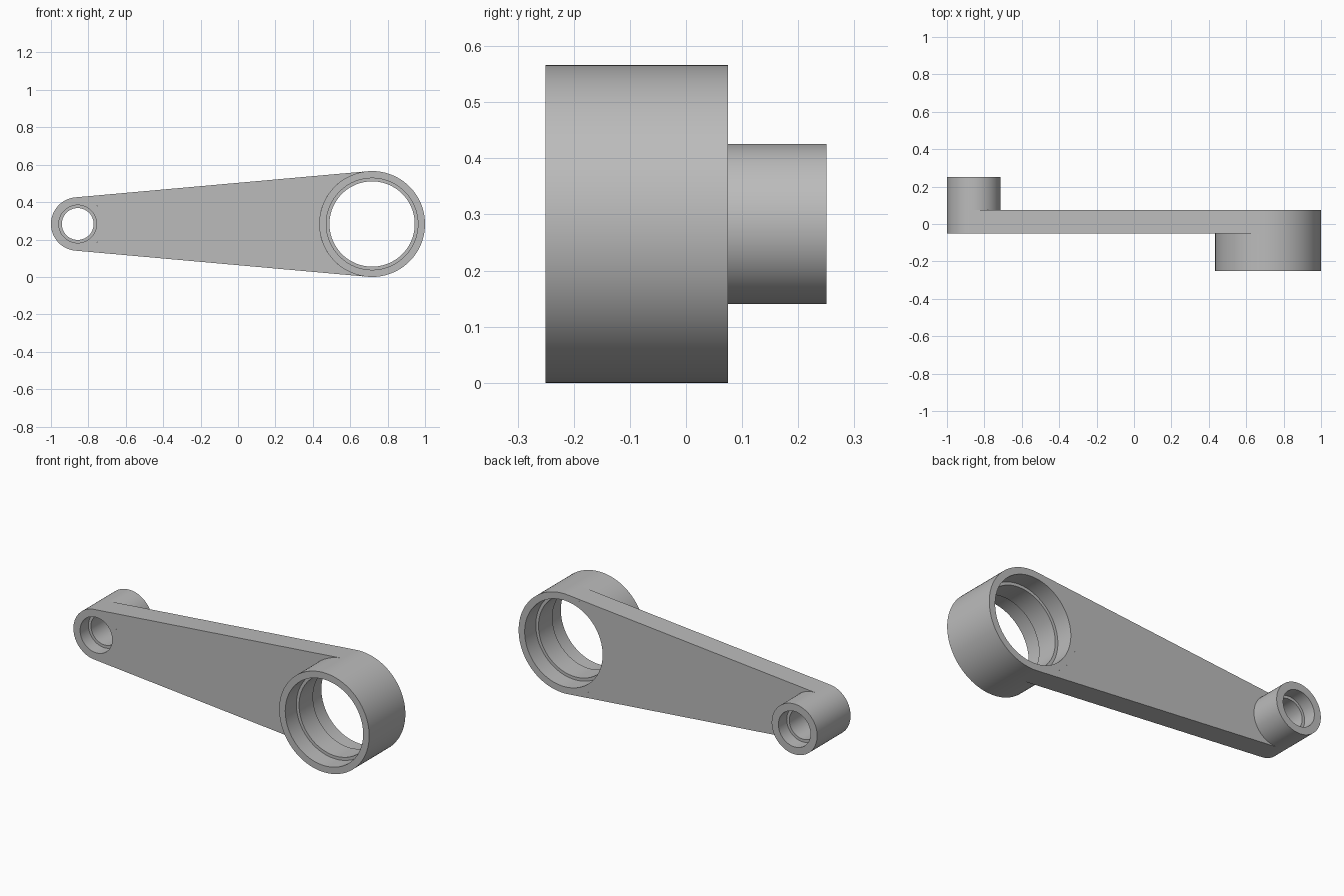
import bpy, bmesh
from math import sin, cos, pi, acos

default = bpy.data.objects.get("Cube")
if default:
    bpy.data.objects.remove(default, do_unlink=True)

# One plain grey metal
metal = bpy.data.materials.new("grey metal")
metal.use_nodes = True
GREY = (0.5, 0.5, 0.5, 1)
metal.diffuse_color = GREY
metal.node_tree.nodes["Principled BSDF"].inputs["Base Color"].default_value = GREY

AXIS_Z = 0.283
BIG_X, BIG_R = 0.717, 0.283
SMALL_X, SMALL_R = -0.857, 0.143
ARM_FRONT, ARM_BACK = -0.05, 0.075
SEGMENTS = 96


def finish(name, bm):
    bmesh.ops.recalc_face_normals(bm, faces=bm.faces)
    mesh = bpy.data.meshes.new(name)
    bm.to_mesh(mesh)
    bm.free()
    mesh.materials.append(metal)
    obj = bpy.data.objects.new(name, mesh)
    bpy.context.collection.objects.link(obj)
    bpy.ops.object.select_all(action="DESELECT")
    obj.select_set(True)
    bpy.context.view_layer.objects.active = obj
    bpy.ops.object.shade_smooth_by_angle(angle=pi / 6)
    return obj


def hub(name, x, outer, seat, bore, front, back, depth):
    """Ring along y with a bearing seat at each end and a lip between."""
    profile = [(outer, front), (seat, front), (seat, front + depth),
               (bore, front + depth), (bore, back - depth),
               (seat, back - depth), (seat, back), (outer, back)]
    bm = bmesh.new()
    rings = []
    for i in range(SEGMENTS):
        a = 2 * pi * i / SEGMENTS
        rings.append([bm.verts.new((x + r * cos(a), y, AXIS_Z + r * sin(a)))
                      for r, y in profile])
    for i, ring in enumerate(rings):
        following = rings[(i + 1) % SEGMENTS]
        for j in range(len(profile)):
            k = (j + 1) % len(profile)
            bm.faces.new((ring[j], ring[k], following[k], following[j]))
    return finish(name, bm)


def arc(x, radius, start, end, steps=48):
    angles = [start + (end - start) * i / steps for i in range(steps + 1)]
    return [(x + radius * cos(a), AXIS_Z + radius * sin(a)) for a in angles]


# Hubs with stepped bores
hub("large_hub", BIG_X, BIG_R, 0.245, 0.228, -0.25, ARM_BACK, 0.1)
hub("small_hub", SMALL_X, SMALL_R, 0.101, 0.085, ARM_FRONT, 0.25, 0.075)

# Tapered arm, tangent to both hubs and fitted between them
tangent = pi - acos((BIG_R - SMALL_R) / (BIG_X - SMALL_X))
outline = (arc(BIG_X, BIG_R, tangent, 2 * pi - tangent)
           + arc(SMALL_X, SMALL_R, -tangent, tangent))
bm = bmesh.new()
front_face = bm.faces.new([bm.verts.new((x, ARM_FRONT, z)) for x, z in outline])
extruded = bmesh.ops.extrude_face_region(bm, geom=[front_face], use_keep_orig=True)
moved = [g for g in extruded["geom"] if isinstance(g, bmesh.types.BMVert)]
bmesh.ops.translate(bm, verts=moved, vec=(0, ARM_BACK - ARM_FRONT, 0))
finish("tapered_arm", bm)
